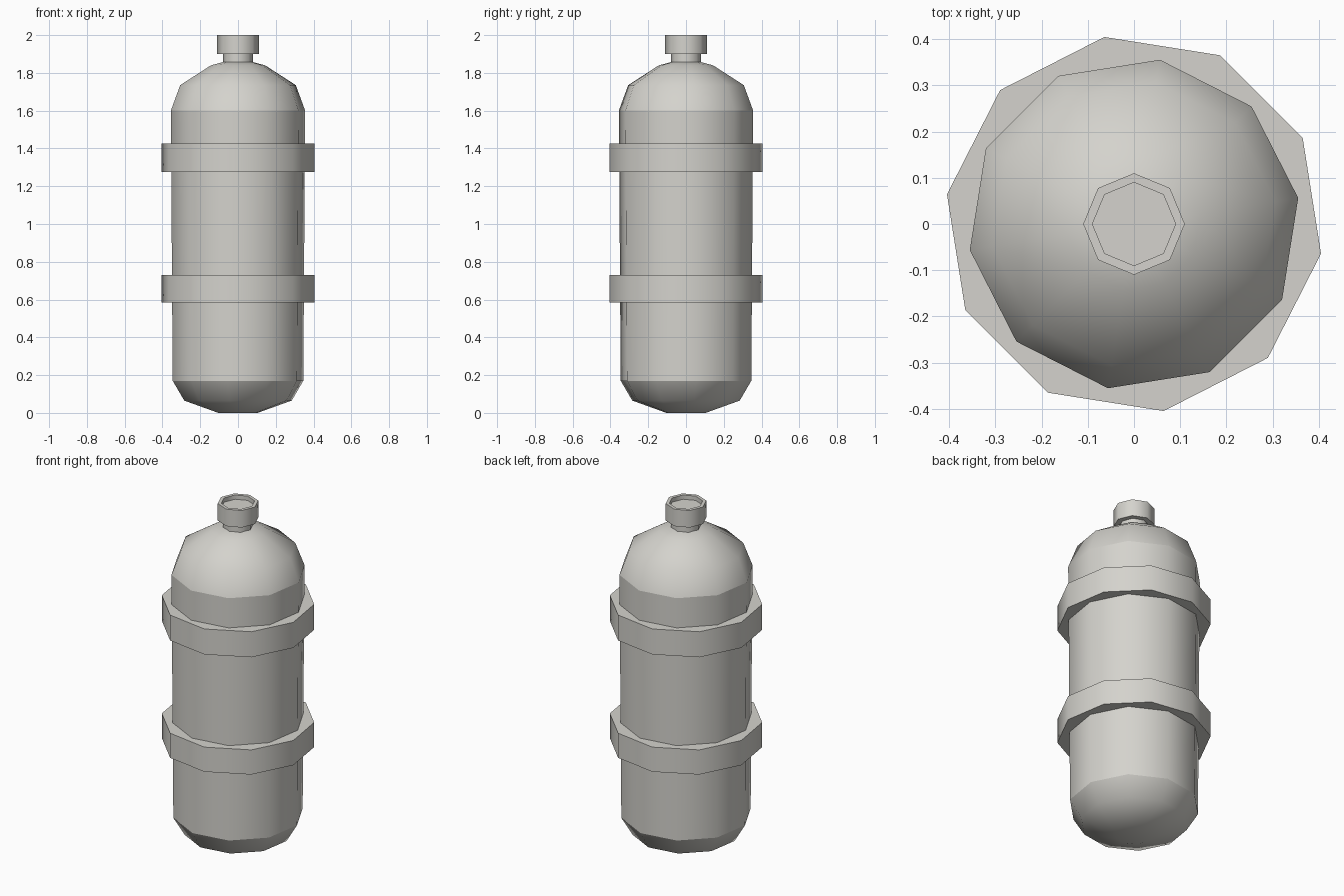
import bpy, bmesh, math

if "Cube" in bpy.data.objects:
    bpy.data.objects.remove(bpy.data.objects["Cube"])

steel = bpy.data.materials.new("light_grey_steel")
steel.diffuse_color = (0.66, 0.65, 0.61, 1)
steel.use_nodes = True
steel.node_tree.nodes["Principled BSDF"].inputs["Base Color"].default_value = steel.diffuse_color


def lathe(name, profile, sides, offset_deg=0, closed=False, angle=50):
    """Spin an (r, z) profile, listed bottom to top; r = 0 makes a pole."""
    bm = bmesh.new()
    rings = []
    for r, z in profile:
        if r == 0:
            rings.append([bm.verts.new((0, 0, z))] * sides)
        else:
            a = [math.radians(offset_deg) + math.tau * i / sides for i in range(sides)]
            rings.append([bm.verts.new((r * math.cos(t), r * math.sin(t), z)) for t in a])
    pairs = list(zip(rings, rings[1:]))
    if closed:
        pairs.append((rings[-1], rings[0]))
    for lo, hi in pairs:
        for i in range(sides):
            j = (i + 1) % sides
            loop = list(dict.fromkeys([lo[i], lo[j], hi[j], hi[i]]))
            bm.faces.new(loop)
    mesh = bpy.data.meshes.new(name)
    bm.to_mesh(mesh)
    bm.free()
    mesh.materials.append(steel)
    ob = bpy.data.objects.new(name, mesh)
    bpy.context.collection.objects.link(ob)
    bpy.ops.object.select_all(action='DESELECT')
    ob.select_set(True)
    bpy.context.view_layer.objects.active = ob
    bpy.ops.object.shade_smooth_by_angle(angle=math.radians(angle))
    return ob


# Tank: separate shells keep the shading crisp at the seams
lathe("tank_bottom", [(0, 0), (0.105, 0), (0.288, 0.065), (0.35, 0.17)], 10, 9)
lathe("tank_body", [(0.35, 0.17), (0.36, 1.6)], 10, 9)
lathe("tank_dome", [(0.36, 1.6), (0.31, 1.735), (0.145, 1.84), (0.07, 1.86), (0, 1.86)], 10, 9)

# Two strap bands around the tank
for name, z0, z1 in (("lower_band", 0.585, 0.73), ("upper_band", 1.275, 1.425)):
    lathe(name, [(0.33, z0), (0.41, z0), (0.41, z1), (0.33, z1)], 10, -9, closed=True)

# Neck and recessed valve cap
lathe("neck", [(0.08, 1.845), (0.08, 1.9)], 8)
lathe("valve_cap", [(0, 1.9), (0.11, 1.9), (0.11, 2.0), (0.09, 2.0),
                    (0.09, 1.975), (0, 1.975)], 8)
